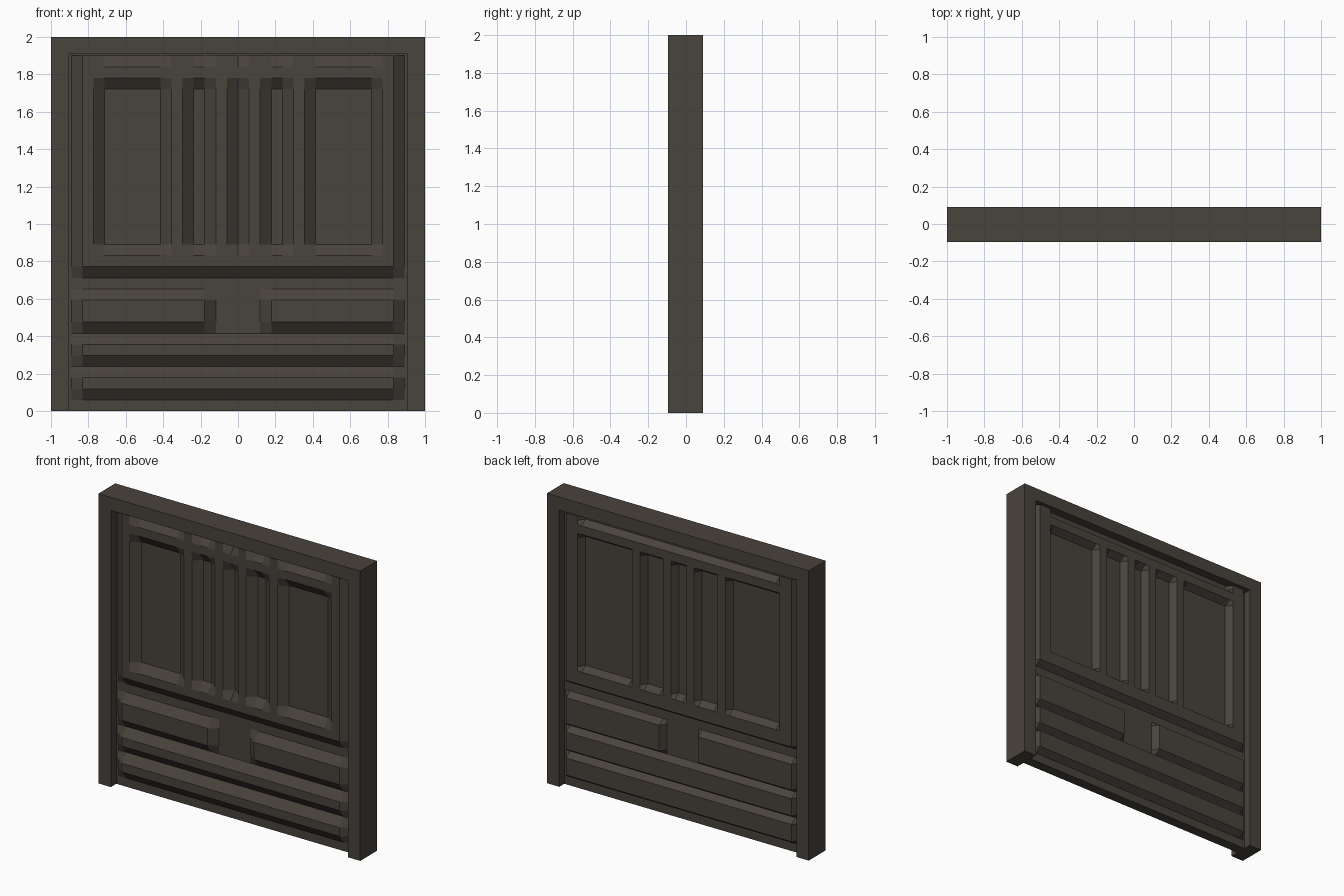
import bpy, bmesh

if "Cube" in bpy.data.objects:
    bpy.data.objects.remove(bpy.data.objects["Cube"])

mat = bpy.data.materials.new("dark_brown_metal")
mat.diffuse_color = (0.066, 0.056, 0.045, 1)
mat.use_nodes = True
mat.node_tree.nodes["Principled BSDF"].inputs["Base Color"].default_value = mat.diffuse_color

def finish(bm, name):
    bmesh.ops.recalc_face_normals(bm, faces=bm.faces)
    me = bpy.data.meshes.new(name)
    bm.to_mesh(me)
    bm.free()
    me.materials.append(mat)
    ob = bpy.data.objects.new(name, me)
    bpy.context.collection.objects.link(ob)
    return ob

def extruded(name, outline, y0, y1):
    bm = bmesh.new()
    face = bm.faces.new([bm.verts.new((x, y0, z)) for x, z in outline])
    new = bmesh.ops.extrude_face_region(bm, geom=[face])["geom"]
    bmesh.ops.translate(bm, vec=(0, y1 - y0, 0),
                        verts=[v for v in new if isinstance(v, bmesh.types.BMVert)])
    return finish(bm, name)

# Surrounding frame and the flat core of the door
extruded("door_frame", [(-1, 0), (-0.905, 0), (-0.905, 1.91), (0.905, 1.91),
                        (0.905, 0), (1, 0), (1, 2), (-1, 2)], -0.095, 0.09)
extruded("door_core", [(-0.93, 0), (0.93, 0), (0.93, 1.93), (-0.93, 1.93)], -0.03, 0.03)

# Relief layout on a 32 x 32 cell module: (left, right, bottom, top)
CELL = 1.9 / 32
BARS = [(1, 31, 1, 4), (1, 31, 4, 7), (1, 14, 7, 11), (18, 31, 7, 11)]
PLATE = (1, 31, 12, 40)
COLUMNS = [(3, 10), (11, 14), (15, 17), (18, 21), (22, 29)]

def inside(u, v, rect, slope):
    a, b, c, d = rect
    return max(0, min(1, min(u - a, b - u, v - c, d - v) / slope))

def relief(u, v, slope, top_columns):
    h = max(inside(u, v, r, slope) for r in BARS)
    plate = inside(u, v, PLATE, slope)
    for a, b in COLUMNS:
        plate = min(plate, 1 - inside(u, v, (a, b, 14, 30), slope))
    for a, b in top_columns:
        plate = min(plate, 1 - inside(u, v, (a, b, 31, 40), slope))
    return max(h, plate)

def relief_sheet(name, side, steps, height, top_columns):
    bm = bmesh.new()
    n = 32 * steps
    rows = []
    for j in range(n + 1):
        row = []
        for i in range(n + 1):
            u, v = i / steps, j / steps
            h = relief(u, v, 1 / steps, top_columns)
            row.append(bm.verts.new(((u - 16) * CELL, side * (0.035 + height * h), v * CELL)))
        rows.append(row)
    for j in range(n):
        for i in range(n):
            q = [rows[j][i], rows[j][i + 1], rows[j + 1][i + 1], rows[j + 1][i]]
            bm.faces.new(q if side < 0 else q[::-1])
    # Close the sheet by extending its rim back into the core
    rim = [e for e in bm.edges if e.is_boundary]
    new = bmesh.ops.extrude_edge_only(bm, edges=rim)["geom"]
    for v in new:
        if isinstance(v, bmesh.types.BMVert):
            v.co.y = 0
    return finish(bm, name)

# Moulded faces on both sides of the door
relief_sheet("front_panelling", -1, 1, 0.045, COLUMNS)
relief_sheet("back_panelling", 1, 2, 0.045, [(3, 29)])
